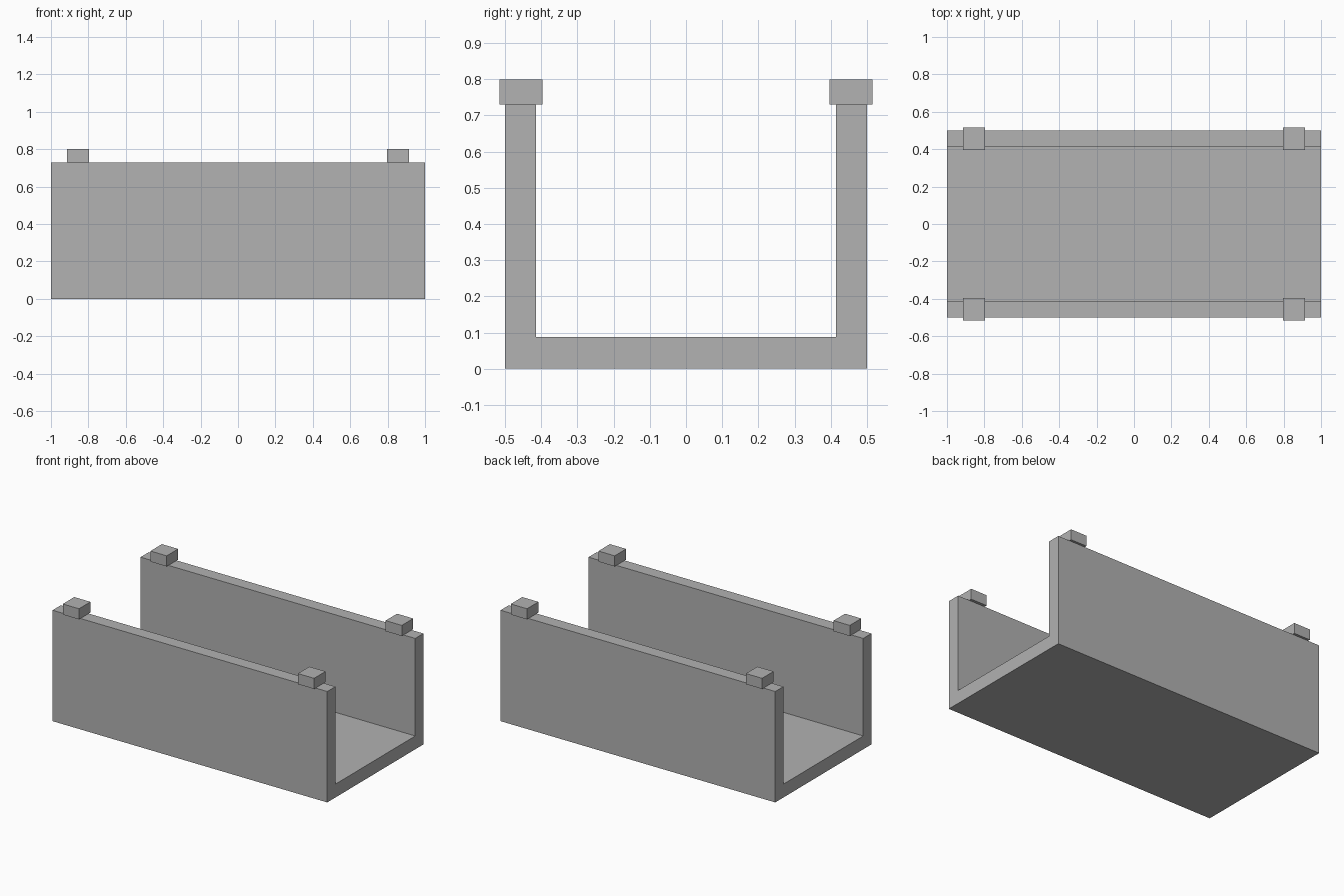
import bpy
import bmesh
from mathutils import Matrix, Vector

cube = bpy.data.objects.get("Cube")
if cube:
    bpy.data.objects.remove(cube, do_unlink=True)

grey = bpy.data.materials.new("plain grey")
grey.use_nodes = True
colour = (0.445, 0.445, 0.445, 1)
grey.diffuse_color = colour
grey.node_tree.nodes["Principled BSDF"].inputs["Base Color"].default_value = colour


def add_object(name, bm):
    bmesh.ops.recalc_face_normals(bm, faces=bm.faces)
    mesh = bpy.data.meshes.new(name)
    bm.to_mesh(mesh)
    bm.free()
    mesh.materials.append(grey)
    obj = bpy.data.objects.new(name, mesh)
    bpy.context.collection.objects.link(obj)
    return obj


# U-shaped channel: half profile mirrored, then extruded along its length
LENGTH, HEIGHT, FLOOR = 2.0, 0.73, 0.088
OUTER, INNER = 0.5, 0.415
half = [(OUTER, 0), (OUTER, HEIGHT), (INNER, HEIGHT), (INNER, FLOOR)]
profile = half + [(-y, z) for y, z in reversed(half)]
bm = bmesh.new()
face = bm.faces.new([bm.verts.new((-LENGTH / 2, y, z)) for y, z in profile])
ext = bmesh.ops.extrude_face_region(bm, geom=[face])
moved = [v for v in ext["geom"] if isinstance(v, bmesh.types.BMVert)]
bmesh.ops.translate(bm, verts=moved, vec=(LENGTH, 0, 0))
add_object("channel", bm)

# Four blocks sitting on the wall tops near the ends
SIZE = Vector((0.118, 0.119, 0.07))
for side_y, row in ((-1, "front"), (1, "back")):
    for side_x, end in ((-1, "right"), (1, "left")):
        bm = bmesh.new()
        centre = Vector((side_x * 0.856, side_y * 0.456, HEIGHT + SIZE.z / 2))
        bmesh.ops.create_cube(bm, size=1, matrix=Matrix.LocRotScale(centre, None, SIZE))
        add_object(f"{row}_{end}_block", bm)
